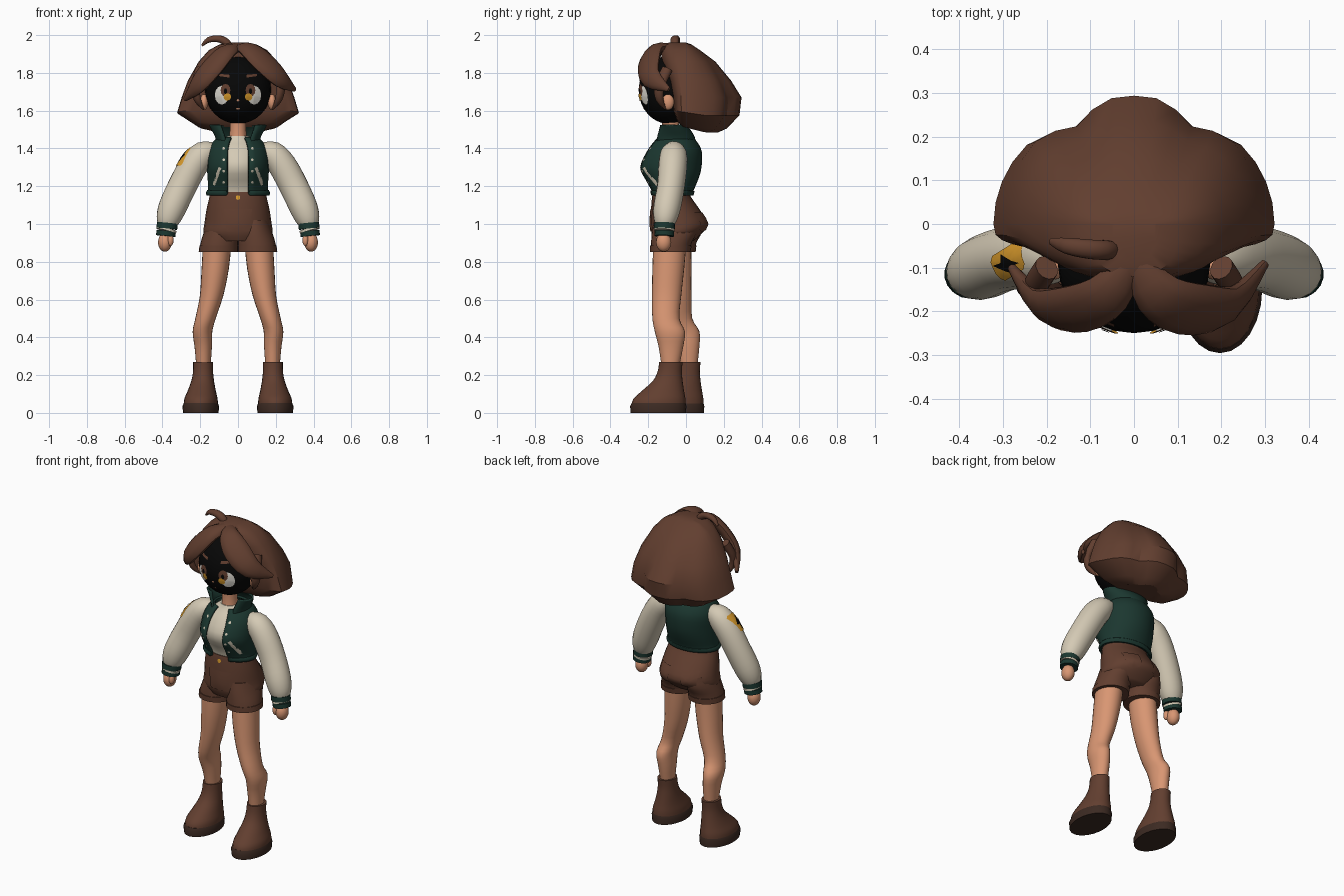
import bpy, bmesh, math
from mathutils import Vector
from mathutils.bvhtree import BVHTree

if "Cube" in bpy.data.objects:
    bpy.data.objects.remove(bpy.data.objects["Cube"])


def material(name, *rgb):
    m = bpy.data.materials.new(name)
    m.use_nodes = True
    m.diffuse_color = (*rgb, 1)
    m.node_tree.nodes["Principled BSDF"].inputs["Base Color"].default_value = (*rgb, 1)
    return m


BROWN = material("warm brown", .122, .049, .029)
SOLE = material("dark brown", .045, .023, .016)
SKIN = material("skin", .69, .305, .17)
CREAM = material("cream", .66, .59, .46)
GREEN = material("deep green", .011, .038, .029)
BLACK = material("black", .002, .002, .002)
WHITE = material("eye white", .8, .77, .7)
ORANGE = material("orange", .68, .32, .025)


def finish(name, bm, mat, angle=40):
    me = bpy.data.meshes.new(name)
    bm.to_mesh(me)
    bm.free()
    me.materials.append(mat)
    me.shade_smooth()
    me.set_sharp_from_angle(angle=math.radians(angle))
    ob = bpy.data.objects.new(name, me)
    bpy.context.collection.objects.link(ob)
    return ob


def smooth(rows, steps=3):
    """Catmull-Rom interpolation of rows of numbers."""
    out = []
    for i in range(len(rows) - 1):
        a, b, c, d = rows[max(i - 1, 0)], rows[i], rows[i + 1], rows[min(i + 2, len(rows) - 1)]
        for k in range(steps):
            t = k / steps
            out.append([q + .5 * t * (r - p + t * (2 * p - 5 * q + 4 * r - s + t * (3 * (q - r) + s - p)))
                        for p, q, r, s in zip(a, b, c, d)])
    return out + [list(rows[-1])]


def skin_rings(name, rings, mat, closed=True, angle=40):
    bm = bmesh.new()
    vs = [[bm.verts.new(p) for p in r] for r in rings]
    n = len(vs[0])
    for a, b in zip(vs, vs[1:]):
        for i in range(n if closed else n - 1):
            j = (i + 1) % n
            bm.faces.new((a[i], a[j], b[j], b[i]))
    if closed:
        bm.faces.new(vs[0])
        bm.faces.new(vs[-1])
    bmesh.ops.recalc_face_normals(bm, faces=bm.faces)
    return finish(name, bm, mat, angle)


def loft(name, rows, mat, gap=0, steps=3, n=24):
    """Rows are z, centre x, half width, front y, back y; gap opens the front."""
    rings, g = [], math.radians(gap)
    for z, cx, rx, yf, yb in smooth(rows, steps):
        count = n + 1 if gap else n
        ts = [-math.pi / 2 + g + (2 * math.pi - 2 * g) * i / n for i in range(count)]
        rings.append([(cx + rx * math.cos(t), (yf + yb) / 2 + (yb - yf) / 2 * math.sin(t), z) for t in ts])
    ob = skin_rings(name, rings, mat, not gap)
    if gap:
        ob.modifiers.new("thickness", "SOLIDIFY").thickness = .012
        ob.modifiers["thickness"].offset = 0
    return ob


def tube(name, rows, mat, centre=(0, 0, 1.7), steps=3, n=12, angle=40):
    """Rows are x, y, z, half width, half thickness; thickness points away from centre."""
    rows, rings = smooth(rows, steps), []
    pts = [Vector(r[:3]) for r in rows]
    for i, p in enumerate(pts):
        t = (pts[min(i + 1, len(pts) - 1)] - pts[max(i - 1, 0)]).normalized()
        out = p - Vector(centre)
        out = (out - t * out.dot(t)).normalized()
        side = t.cross(out)
        rings.append([p + side * rows[i][3] * math.cos(a) + out * rows[i][4] * math.sin(a)
                      for a in (2 * math.pi * k / n for k in range(n))])
    return skin_rings(name, rings, mat, angle=angle)


def blob(name, centre, size, mat):
    bm = bmesh.new()
    bmesh.ops.create_uvsphere(bm, u_segments=24, v_segments=16, radius=1)
    for v in bm.verts:
        v.co = Vector([c + s * k for c, s, k in zip(centre, size, v.co)])
    return finish(name, bm, mat)


def oval(x, z, rx, rz):
    return [(x + rx * math.cos(k * math.pi / 6), z + rz * math.sin(k * math.pi / 6)) for k in range(12)]


def decal(name, target, pts, mat, lift=.004, origin=(0, 0, 0), aim=(0, 1, 0)):
    """Lay a flat outline onto the target, seen along aim."""
    me = target.data
    tree = BVHTree.FromPolygons([v.co for v in me.vertices], [p.vertices[:] for p in me.polygons])
    d = Vector(aim).normalized()
    u = d.cross((0, 0, 1)).normalized()
    v = u.cross(d)
    if sum(a[0] * b[1] - b[0] * a[1] for a, b in zip(pts, pts[1:] + pts[:1])) < 0:
        pts = pts[::-1]
    edge = [Vector(a).lerp(Vector(b), k / 3) for a, b in zip(pts, pts[1:] + pts[:1]) for k in range(3)]
    mid = sum(edge, Vector((0, 0))) / len(edge)
    bm = bmesh.new()

    def drop(q):
        start = Vector(origin) + u * q.x + v * q.y
        hit = tree.ray_cast(start - d, d)[0]
        return bm.verts.new((hit or start) - d * lift)
    hub = drop(mid)
    last = None
    for f in (.33, .67, 1):
        ring = [drop(mid.lerp(q, f)) for q in edge]
        for i in range(len(ring)):
            j = (i + 1) % len(ring)
            bm.faces.new((last[i], ring[i], ring[j], last[j]) if last else (hub, ring[i], ring[j]))
        last = ring
    return finish(name, bm, mat)


# Head, ears and face
head = blob("head", (0, -.09, 1.71), (.175, .16, .18), BLACK)
for s, side in ((1, "left"), (-1, "right")):
    blob(side + "_ear", (s * .18, -.095, 1.645), (.022, .032, .042), SKIN)
    decal(side + "_eye_white", head, oval(s * .086, 1.682, .037, .05), WHITE)
    decal(side + "_iris", head, oval(s * .066, 1.708, .026, .034), BROWN, .006)
    decal(side + "_iris_glow", head, oval(s * .056, 1.672, .02, .02), ORANGE, .008)
    decal(side + "_pupil", head, oval(s * .066, 1.703, .009, .015), BLACK, .009)
    decal(side + "_brow", head, [(s * .045, 1.775), (s * .1, 1.783), (s * .1, 1.795), (s * .045, 1.79)], BROWN)
decal("nose", head, oval(0, 1.655, .007, .006), SKIN)
decal("mouth", head, oval(0, 1.61, .012, .004), SKIN)
loft("neck", [(1.42, 0, .05, -.13, -.03), (1.5, 0, .043, -.125, -.035), (1.58, 0, .045, -.13, -.04)], SKIN)

# Hair mass: lobed back, squared front edge, rim rising towards the face
rings = []
for z, rx, yf, yb in [(1.485, .14, -.02, .17), (1.505, .22, -.045, .215), (1.575, .322, -.07, .283),
                      (1.67, .297, -.075, .294), (1.76, .265, -.095, .238), (1.86, .208, -.13, .155),
                      (1.92, .155, -.13, .075), (1.95, .1, -.12, .03), (1.96, .05, -.09, .0)]:
    ring = []
    for k in range(36):
        a = math.radians(k * 10)
        notch = sum(math.exp(-((k * 10 - c) / 11) ** 2) for c in (60, 120))
        f = 1 - .12 * notch * min(1, max(0, (1.93 - z) / .25))
        x, y = rx * math.cos(a) * f, math.sin(a)
        y = y * f * yb if y > 0 else abs(y) ** .6 * yf
        rise = .25 * max(0, .1 - y) * min(1, max(0, (1.7 - z) / .2))
        ring.append((x, y, z + rise))
    rings.append(ring)
skin_rings("hair_back", rings, BROWN, angle=30)

# Hair strands
tube("left_bang", [(.01, -.085, 1.935, .03, .022), (.055, -.16, 1.925, .058, .03), (.13, -.195, 1.86, .075, .032),
                   (.22, -.185, 1.775, .06, .03), (.3, -.09, 1.712, .012, .01)], BROWN)
tube("right_bang", [(-.005, -.085, 1.935, .03, .022), (-.06, -.16, 1.912, .055, .03), (-.135, -.195, 1.83, .068, .032),
                    (-.21, -.185, 1.74, .055, .03), (-.28, -.1, 1.66, .012, .01)], BROWN)
for s, side in ((1, "left"), (-1, "right")):
    tube(side + "_side_lock", [(s * .2, -.1, 1.82, .03, .025), (s * .225, -.14, 1.73, .03, .022),
                               (s * .215, -.14, 1.66, .022, .018), (s * .185, -.11, 1.61, .006, .006)], BROWN)
tube("loose_curl", [(-.045, -.06, 1.915, .02, .018), (-.06, -.06, 1.958, .023, .021), (-.1, -.058, 1.98, .023, .019),
                    (-.155, -.05, 1.975, .019, .015), (-.19, -.04, 1.945, .008, .006)], BROWN)

# Shirt, open jacket and collar
shirt_rows = [(1.14, 0, .135, -.165, .01), (1.2, 0, .135, -.18, .03), (1.3, 0, .14, -.228, .06),
              (1.39, 0, .135, -.19, .045), (1.44, 0, .09, -.145, .015), (1.465, 0, .055, -.13, -.02)]
loft("shirt", shirt_rows, CREAM)
jacket = loft("jacket", [(1.155, 0, .158, -.18, .03), (1.18, 0, .152, -.185, .035), (1.24, 0, .155, -.22, .06),
                         (1.3, 0, .158, -.248, .076), (1.38, 0, .155, -.213, .078), (1.43, 0, .13, -.175, .055),
                         (1.455, 0, .1, -.15, .03)], GREEN, gap=21)
loft("jacket_hem", [(1.154, 0, .16, -.185, .033), (1.164, 0, .164, -.19, .037), (1.176, 0, .158, -.19, .039)],
     GREEN, gap=22)
loft("jacket_collar", [(1.41, 0, .105, -.175, .05), (1.46, 0, .115, -.17, .04), (1.5, 0, .135, -.155, .015),
                       (1.525, 0, .148, -.145, -.01)], GREEN, gap=38)
for s, side in ((1, "left"), (-1, "right")):
    for k in range(4):
        decal(f"{side}_snap_{k}", jacket, oval(s * .076, 1.22 + k * .06, .007, .007), CREAM, .01)
    decal(side + "_pocket_trim", jacket, [(s * .138, 1.21), (s * .122, 1.202), (s * .088, 1.295), (s * .102, 1.303)],
          CREAM, .01)

# Sleeves, cuffs and hands
for s, side in ((1, "left"), (-1, "right")):
    sleeve = tube(side + "_sleeve", [(s * .12, -.06, 1.385, .045, .045), (s * .18, -.065, 1.37, .07, .07),
                                     (s * .235, -.07, 1.31, .076, .076), (s * .295, -.08, 1.2, .073, .077),
                                     (s * .346, -.1, 1.09, .073, .075), (s * .369, -.11, 1.025, .062, .064),
                                     (s * .378, -.114, .985, .045, .045)], CREAM, (0, -.07, 1.1), n=18)
    for k, (mat, z, h) in enumerate(((GREEN, 1.005, .03), (CREAM, .975, .012), (GREEN, .963, .027))):
        r = .056 - k * .002
        tube(f"{side}_cuff_{k}", [(s * (.374 + k * .003), -.114, z, r, r),
                                  (s * (.377 + k * .003), -.115, z - h, r, r)], mat, (0, -.11, 1), 1, 18)
    blob(side + "_hand", (s * .387, -.118, .903), (.036, .04, .05), SKIN)
    blob(side + "_thumb", (s * .357, -.142, .915), (.016, .018, .032), SKIN)

# Patch with a bolt on the right sleeve
spot, aim = (-.272, -.078, 1.352), (.8, .5, -.22)
decal("sleeve_patch", sleeve, [(-.032, -.045), (-.022, -.055), (.022, -.055), (.032, -.045),
                               (.032, .045), (.022, .055), (-.022, .055), (-.032, .045)], ORANGE, .005, spot, aim)
decal("patch_bolt", sleeve, [(-.012, -.045), (.026, .01), (.01, .012), (.014, .045), (-.026, -.008), (-.008, -.01)],
      BLACK, .008, spot, aim)

# Shorts
shorts = loft("shorts", [(.91, 0, .13, -.165, .04), (.95, 0, .18, -.182, .085), (1.0, 0, .178, -.188, .116),
                         (1.08, 0, .166, -.185, .07), (1.14, 0, .152, -.18, .028), (1.17, 0, .146, -.175, .015)], BROWN)
decal("waist_button", shorts, oval(0, 1.14, .012, .012), ORANGE, .006)
decal("fly", shorts, [(-.06, .96), (.06, .96), (.075, 1.08), (-.075, 1.08)], BROWN, .006)
for s, side in ((1, "left"), (-1, "right")):
    x = s * .085
    decal(side + "_back_pocket", shorts, [(x - .045, 1.06), (x + .045, 1.06), (x + .04, .97), (x, .955),
                                          (x - .04, .97)], BROWN, .008, aim=(0, -1, 0))

# Legs and boots, the right one set further back
for s, side in ((1, "left"), (-1, "right")):
    def place(rows):
        out = []
        for z, x, r, a, b in rows:
            dy = 0 if s > 0 else .095 - .07 * min(1, max(0, (z - .27) / .6))
            out.append((z, s * x, r, a + dy, b + dy))
        return out
    loft(side + "_shorts_leg", place([(.855, .104, .101, -.187, .02), (.9, .099, .099, -.185, .03),
                                      (.96, .09, .09, -.18, .06), (1.02, .085, .075, -.17, .06)]), BROWN)
    loft(side + "_shorts_turnup", place([(.853, .104, .104, -.19, .024), (.885, .102, .102, -.19, .03)]), BROWN, steps=1)
    loft(side + "_leg", place([(.25, .183, .038, -.13, -.035), (.35, .184, .046, -.145, -.015),
                               (.43, .188, .052, -.165, -.005), (.5, .172, .054, -.178, -.035),
                               (.62, .14, .062, -.18, -.025), (.76, .121, .072, -.178, -.01),
                               (.92, .108, .076, -.172, .004)]), SKIN)
    loft(side + "_boot", place([(.04, .197, .091, -.288, -.002), (.075, .196, .088, -.278, -.003),
                                (.115, .192, .075, -.235, -.01), (.17, .187, .06, -.175, -.018),
                                (.22, .185, .053, -.15, -.022), (.27, .185, .052, -.142, -.018)]), BROWN)
    loft(side + "_boot_sole", place([(0, .197, .094, -.293, 0), (.035, .197, .097, -.296, .002),
                                     (.052, .197, .09, -.287, -.002)]), SOLE, steps=1)
